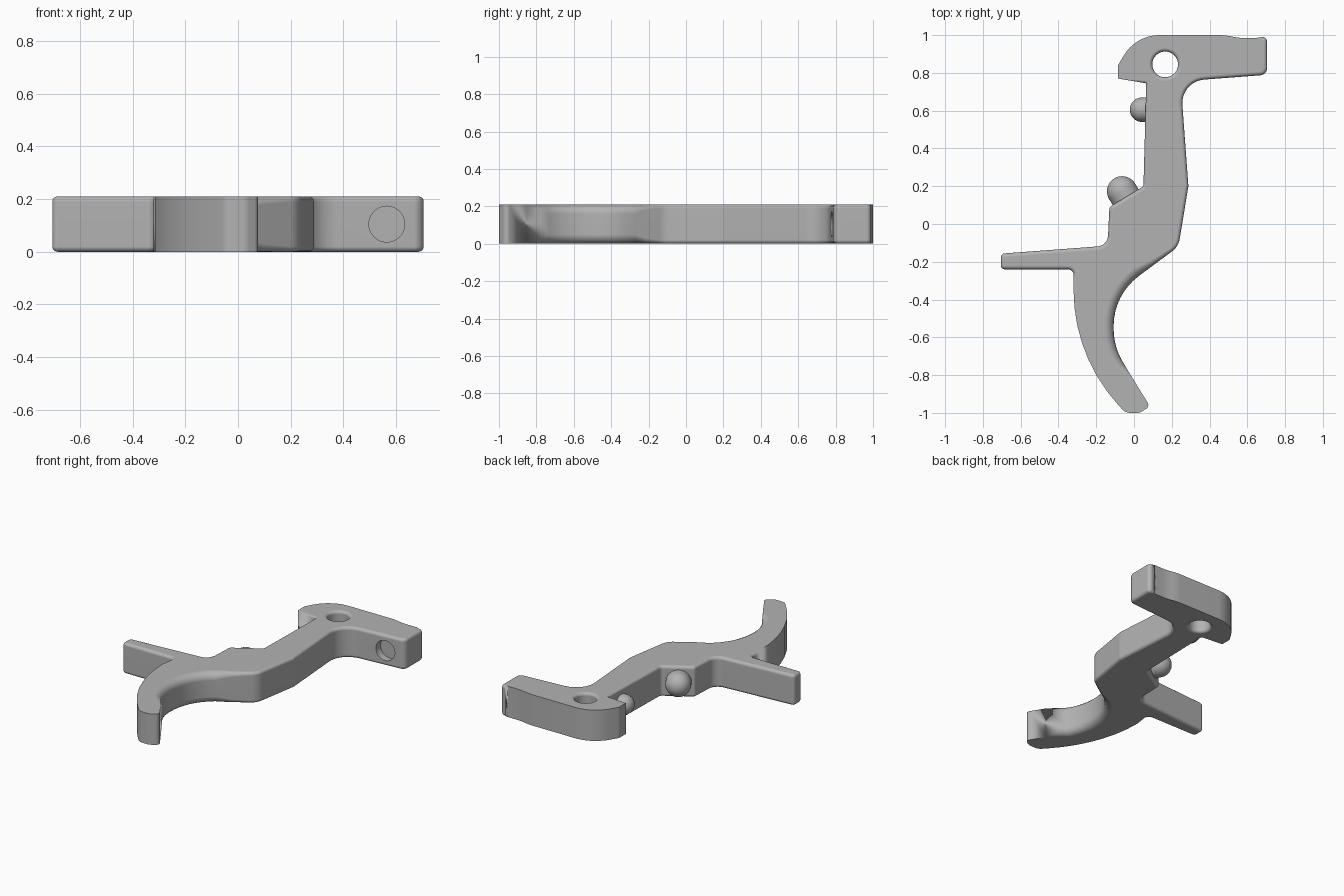
import bpy, bmesh, math
from mathutils import Vector, Matrix

cube = bpy.data.objects.get("Cube")
if cube:
    bpy.data.objects.remove(cube, do_unlink=True)

THICK = 0.21
MID = THICK / 2

metal = bpy.data.materials.new("plain grey metal")
metal.use_nodes = True
GREY = (0.45, 0.45, 0.45, 1)
metal.diffuse_color = GREY
metal.node_tree.nodes["Principled BSDF"].inputs["Base Color"].default_value = GREY


def make_object(name, bm):
    bmesh.ops.recalc_face_normals(bm, faces=bm.faces)
    mesh = bpy.data.meshes.new(name)
    bm.to_mesh(mesh)
    bm.free()
    mesh.materials.append(metal)
    ob = bpy.data.objects.new(name, mesh)
    bpy.context.collection.objects.link(ob)
    return ob


def activate(ob):
    bpy.ops.object.select_all(action='DESELECT')
    ob.select_set(True)
    bpy.context.view_layer.objects.active = ob


def lathe(name, profile, origin, axis, steps=48):
    """Spin (radius, height) points about an axis."""
    bm = bmesh.new()
    verts = [bm.verts.new((r, 0, h)) for r, h in profile]
    edges = [bm.edges.new(pair) for pair in zip(verts, verts[1:])]
    bmesh.ops.spin(bm, geom=verts + edges, cent=(0, 0, 0), axis=(0, 0, 1),
                   angle=math.tau, steps=steps)
    bmesh.ops.remove_doubles(bm, verts=bm.verts, dist=0.0002)
    turn = Vector((0, 0, 1)).rotation_difference(Vector(axis)).to_matrix().to_4x4()
    bm.transform(Matrix.Translation(origin) @ turn)
    return make_object(name, bm)


def round_corners(corners):
    """Fillet each (x, y, radius, edge rounding) corner."""
    out = []
    for i, (x, y, r, b) in enumerate(corners):
        p = Vector((x, y))
        if r == 0:
            out.append((p, b))
            continue
        u = (Vector(corners[i - 1][:2]) - p).normalized()
        v = (Vector(corners[(i + 1) % len(corners)][:2]) - p).normalized()
        half = u.angle(v) / 2
        centre = p + (u + v).normalized() * r / math.sin(half)
        start = (p + u * r / math.tan(half) - centre).normalized()
        end = (p + v * r / math.tan(half) - centre).normalized()
        n = max(2, math.ceil((math.pi - 2 * half) / math.radians(7)))
        out += [(centre + start.slerp(end, k / n) * r, b) for k in range(n + 1)]
    return out


# Side profile, clockwise from the nose of the head
corners = [
    (-0.085, 0.77, 0, 0), (-0.085, 0.84, 0.03, 0), (0.01, 1.0, 0.22, 0),
    # head top and its end
    (0.48, 1.0, 0.3, 0), (0.56, 0.984, 0.3, 0), (0.65, 0.985, 0.1, 0),
    (0.705, 0.995, 0.025, 0.02), (0.705, 0.79, 0.04, 0.02),
    # stem
    (0.247, 0.755, 0.125, 0.02), (0.288, 0.2, 0.06, 0.02),
    (0.235, -0.12, 0.1, 0.02), (0.1, -0.22, 0, 0.03),
    # finger curve and tip
    (-0.108, -0.375, 0.33, 0.05), (-0.108, -0.65, 0.34, 0.05),
    (0.015, -0.853, 0, 0), (0.085, -0.966, 0.025, 0),
    (0.03, -1.0, 0.05, 0), (-0.045, -1.0, 0.06, 0), (-0.32, -0.7, 0.9, 0),
    # rear arm
    (-0.32, -0.24, 0.03, 0.02), (-0.705, -0.24, 0.022, 0.02),
    (-0.705, -0.157, 0.022, 0.02), (-0.14, -0.115, 0.06, 0.02),
    # step and back of the stem
    (-0.13, 0.09, 0.022, 0.02), (0.05, 0.2, 0.02, 0.02),
    (0.065, 0.745, 0.01, 0.015),
]
outline = round_corners(corners)

# Body: stacked outlines, drawn in towards both flat sides
bm = bmesh.new()
STEPS = 5
rows = [(k / STEPS * math.pi / 2, s) for s, ks in
        ((0, range(STEPS, -1, -1)), (1, range(STEPS + 1))) for k in ks]
rings = []
for angle, top in rows:
    ring = []
    for i, (p, b) in enumerate(outline):
        d1 = (p - outline[i - 1][0]).normalized()
        d2 = (outline[(i + 1) % len(outline)][0] - p).normalized()
        n1, n2 = Vector((d1.y, -d1.x)), Vector((d2.y, -d2.x))
        inward = (n1 + n2) / (1 + n1.dot(n2))
        q = p + inward * b * (1 - math.cos(angle))
        drop = b * (1 - math.sin(angle))
        ring.append(bm.verts.new((q.x, q.y, THICK - drop if top else drop)))
    rings.append(ring)
for low, high in zip(rings, rings[1:]):
    for i in range(len(low)):
        bm.faces.new((low[i - 1], low[i], high[i], high[i - 1]))
bm.faces.new(rings[0])
bm.faces.new(rings[-1])
bmesh.ops.remove_doubles(bm, verts=bm.verts, dist=0.0003)
body = make_object("trigger_body", bm)

# Pivot hole with rounded rims, and a blind round pocket in the head
R, F = 0.068, 0.02
rim = [(R + F * (1 - math.cos(a)), MID - F + F * math.sin(a))
       for a in (k * math.pi / 10 for k in range(6))]
rim += [(R + F, MID + 0.05), (0, MID + 0.05)]
pivot = lathe("pivot_hole_cutter", [(r, -h) for r, h in reversed(rim)] + rim,
              (0.165, 0.845, MID), (0, 0, 1))
pocket = lathe("pocket_cutter", [(0, 0), (0.068, 0), (0.068, 0.2), (0, 0.2)],
               (0.565, 0.825, MID), (0, -1, 0))
for cutter in (pivot, pocket):
    cutter.hide_render = True
    cut = body.modifiers.new("cut", 'BOOLEAN')
    cut.operation, cut.solver, cut.object = 'DIFFERENCE', 'EXACT', cutter
    activate(body)
    bpy.ops.object.modifier_apply(modifier=cut.name)
    bpy.data.objects.remove(cutter, do_unlink=True)


# Round-nosed pins standing out of the back edge
def pin(name, radius, length, origin, axis):
    dome = [(radius * math.cos(a), radius * math.sin(a))
            for a in (k * math.pi / 24 for k in range(13))]
    return lathe(name, [(0, -length), (radius, -length)] + dome, origin, axis)


lower_pin = pin("lower_pin", 0.08, 0.1, (-0.063, 0.173, MID), (-0.521, 0.853, 0))
upper_pin = pin("upper_pin", 0.065, 0.08, (0.043, 0.605, MID), (-1, 0, 0))

for ob in (body, lower_pin, upper_pin):
    activate(ob)
    bpy.ops.object.shade_smooth_by_angle(angle=math.radians(32))
weighted = body.modifiers.new("flat sides", 'WEIGHTED_NORMAL')
weighted.keep_sharp = True
